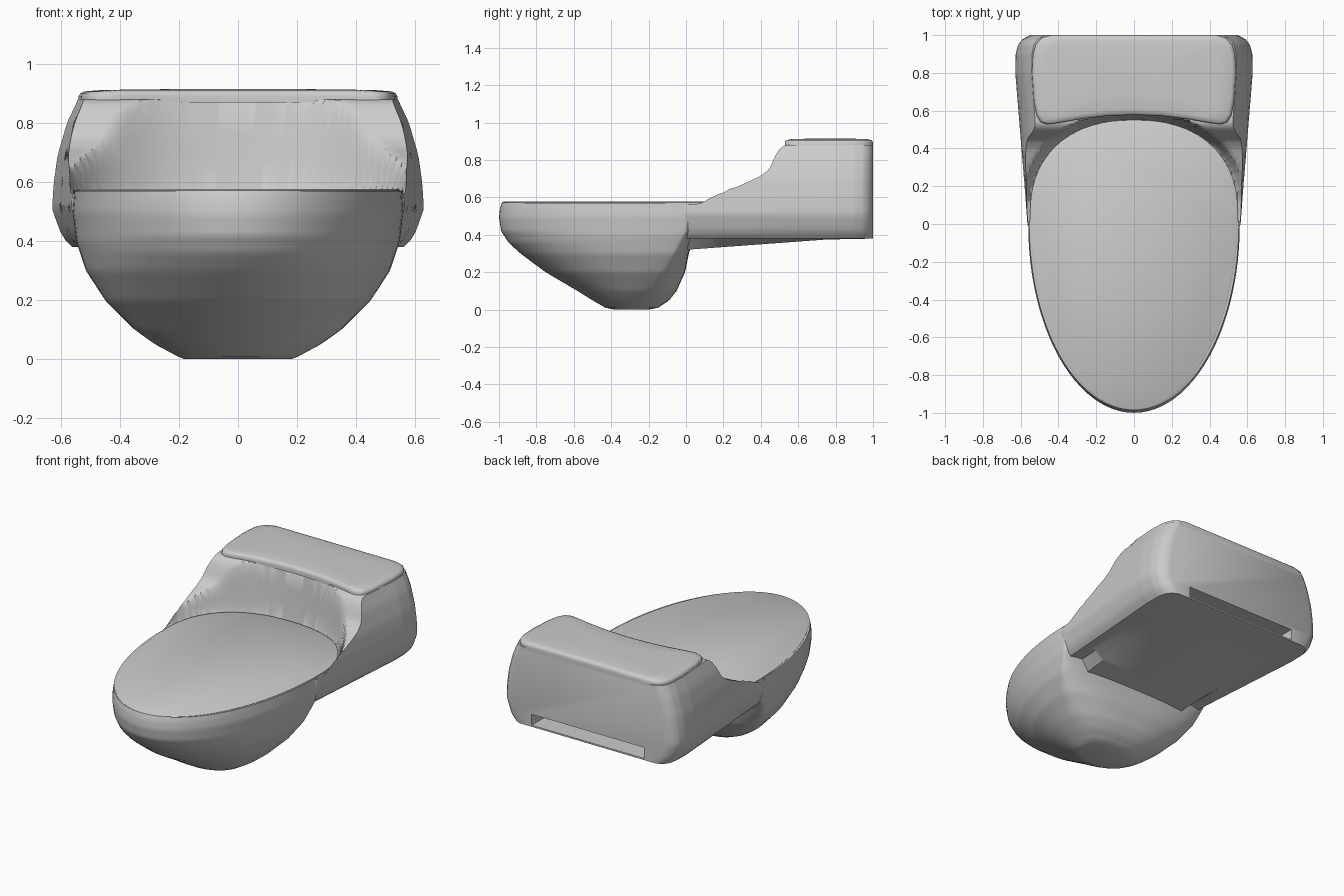
import bpy, bmesh, math

cube = bpy.data.objects.get("Cube")
if cube:
    bpy.data.objects.remove(cube, do_unlink=True)

ceramic = bpy.data.materials.new("grey_ceramic")
ceramic.use_nodes = True
ceramic.diffuse_color = (0.6, 0.6, 0.6, 1)
ceramic.node_tree.nodes["Principled BSDF"].inputs["Base Color"].default_value = (0.6, 0.6, 0.6, 1)


def interp(points, t):
    """Piecewise linear lookup in a list of (key, value)."""
    if t <= points[0][0]:
        return points[0][1]
    for (a, va), (b, vb) in zip(points, points[1:]):
        if t <= b:
            return va + (vb - va) * (t - a) / (b - a)
    return points[-1][1]


def smooth(points, t, r=0.02):
    return sum(interp(points, t + r * k) for k in (-1, -0.5, 0, 0.5, 1)) / 5


def loft(name, rings, angle=40):
    """Skin closed rings of equal length and cap both ends."""
    bm = bmesh.new()
    loops = [[bm.verts.new(p) for p in ring] for ring in rings]
    n = len(loops[0])
    for a, b in zip(loops, loops[1:]):
        for i in range(n):
            j = (i + 1) % n
            bm.faces.new((a[i], a[j], b[j], b[i]))
    bm.faces.new(loops[0][::-1])
    bm.faces.new(loops[-1])
    bmesh.ops.recalc_face_normals(bm, faces=bm.faces)
    mesh = bpy.data.meshes.new(name)
    bm.to_mesh(mesh)
    bm.free()
    obj = bpy.data.objects.new(name, mesh)
    bpy.context.collection.objects.link(obj)
    mesh.materials.append(ceramic)
    bpy.ops.object.select_all(action="DESELECT")
    obj.select_set(True)
    bpy.context.view_layer.objects.active = obj
    bpy.ops.object.shade_smooth_by_angle(angle=math.radians(angle))
    return obj


def egg(half, front, mid, back, z, power, n=96):
    """Elliptic front half joined to a squarer back half."""
    ring = []
    for i in range(n):
        a = 2 * math.pi * i / n
        c, s = math.cos(a), math.sin(a)
        p = 1 if s < 0 else 2 / power
        x = half * math.copysign(abs(c) ** p, c)
        y = mid + (mid - front) * s if s < 0 else mid + (back - mid) * s ** p
        ring.append((x, y, z))
    return ring


# Bowl: horizontal rings driven by its front, back and side profiles
FRONT = [(0, -.38), (.01, -.43), (.05, -.5), (.1, -.58), (.2, -.75), (.3, -.885),
         (.36, -.95), (.42, -.988), (.49, -1), (.54, -.995), (.57, -.985)]
BACK = [(0, -.2), (.01, -.15), (.05, -.09), (.1, -.05), (.2, -.005), (.3, .015), (.38, .04), (.57, .1)]
HALF = [(0, .18), (.01, .205), (.05, .28), (.1, .35), (.2, .45), (.3, .515), (.4, .548), (.5, .56), (.57, .555)]
MID = [(0, -.29), (.1, -.22), (.2, -.15), (.3, -.08), (.42, -.01), (.57, 0)]
levels = [0, .004, .01] + [.02 + .55 * i / 40 for i in range(41)]
loft("bowl", [egg(interp(HALF, z), interp(FRONT, z), interp(MID, z), interp(BACK, z), z, 2.6)
              for z in levels])

# Seat cover: thin flat plate with a rounded back
SEAT_MID, SEAT_BACK, SEAT_HALF, POWER = .05, .55, .55, 2.3
loft("seat_cover", [egg(SEAT_HALF - d, -.985 + d, SEAT_MID, SEAT_BACK - d, z, POWER)
                    for d, z in ((0, .55), (0, .572), (.008, .577))])

# Tank body with sloping arms: cross-sections swept from front to back
WIDTH = [(-.15, .5), (0, .565), (.2, .58), (.5, .605), (.8, .63), (.9, .628), (.95, .615), (.98, .59), (1, .55)]
CREST = [(.03, .568), (.08, .58), (.17, .63), (.27, .655), (.4, .715), (.45, .755), (.47, .81),
         (.5, .86), (.53, .88), (1, .88)]
SIDE = [(.38, .88), (.39, .915), (.43, .955), (.51, 1), (.6, .99), (.69, .97), (.8, .92), (.88, .86)]
UNDER = [(0, .32), (.75, .375), (1, .38)]


def tank_section(y):
    w, crest = interp(WIDTH, y), smooth(CREST, y, .01)
    edge = w * interp(SIDE, crest)
    half = []
    for i in range(31):  # top, rising where it leaves the seat outline
        x = edge * i / 30
        e = (x / SEAT_HALF) ** POWER + (max(y - SEAT_MID, 0) / (SEAT_BACK - SEAT_MID)) ** POWER
        t = min(max((e - 1) / .2, 0), 1)
        half.append((x, y, .56 + (crest - .56) * t * t * (3 - 2 * t)))
    for i in range(1, 21):  # bulging outer side
        z = crest + (.38 - crest) * i / 20
        half.append((w * smooth(SIDE, z, .01), y, z))
    half.append((w * .75, y, .38))
    under = interp(UNDER, y)
    half += [(w * .65, y, under), (0, y, under)]
    return half + [(-x, y, z) for x, y, z in half[-2:0:-1]]


tank = loft("tank_body", [tank_section(-.15 + 1.15 * i / 100) for i in range(101)])

# Slot low in the back wall
bpy.ops.mesh.primitive_cube_add(size=1, location=(0, .95, .425))
cutter = bpy.context.object
cutter.name = "slot_cutter"
cutter.hide_render = True
cutter.scale = (.8, .3, .07)
cut = tank.modifiers.new("slot", "BOOLEAN")
cut.operation, cut.object, cut.solver = "DIFFERENCE", cutter, "EXACT"
bpy.context.view_layer.objects.active = tank
bpy.ops.object.modifier_apply(modifier="slot")
bpy.data.objects.remove(cutter, do_unlink=True)

# Tank lid: gently domed slab with a curved front edge
outline = [(0, .578), (.15, .572), (.3, .553), (.4, .535), (.46, .528), (.495, .54), (.515, .575),
           (.53, .65), (.54, .8), (.535, .9), (.52, .95), (.49, .985), (.44, 1), (0, 1)]
outline += [(-x, y) for x, y in outline[-2:0:-1]]
dome = [(1, .87), (1, .89), (.99, .9), (.965, .907), (.85, .912), (.4, .915)]
loft("tank_lid", [[(x * s, .78 + (y - .78) * s, z) for x, y in outline] for s, z in dome], 60)
